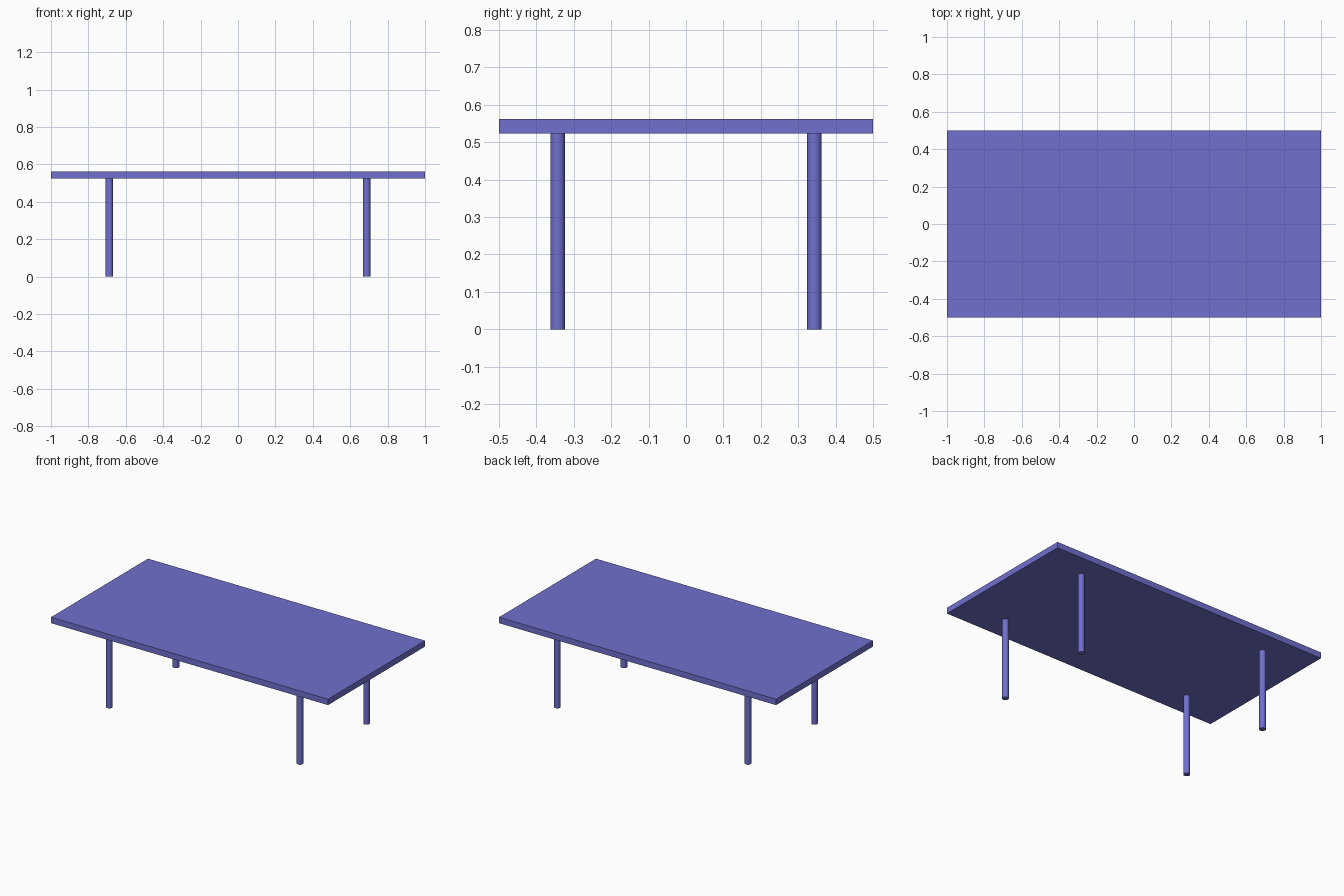
import bpy

if "Cube" in bpy.data.objects:
    bpy.data.objects.remove(bpy.data.objects["Cube"])

TOP_Z, UNDER_Z = 0.5625, 0.524
LEG_X, LEG_Y, LEG_R = 0.688, 0.343, 0.0195

paint = bpy.data.materials.new("violet blue")
paint.diffuse_color = (0.16, 0.16, 0.62, 1)
paint.use_nodes = True
paint.node_tree.nodes["Principled BSDF"].inputs["Base Color"].default_value = paint.diffuse_color

# Table top: thin slab
bpy.ops.mesh.primitive_cube_add(size=1, location=(0, 0, (TOP_Z + UNDER_Z) / 2))
top = bpy.context.object
top.name = "table_top"
top.scale = (2, 1, TOP_Z - UNDER_Z)
bpy.ops.object.transform_apply(location=False, rotation=False, scale=True)
top.data.materials.append(paint)

# Four round legs
for side, sx in (("left", -1), ("right", 1)):
    for end, sy in (("front", -1), ("back", 1)):
        bpy.ops.mesh.primitive_cylinder_add(
            vertices=32, radius=LEG_R, depth=UNDER_Z,
            location=(sx * LEG_X, sy * LEG_Y, UNDER_Z / 2))
        leg = bpy.context.object
        leg.name = f"{end}_{side}_leg"
        leg.data.materials.append(paint)
        bpy.ops.object.shade_smooth_by_angle()
